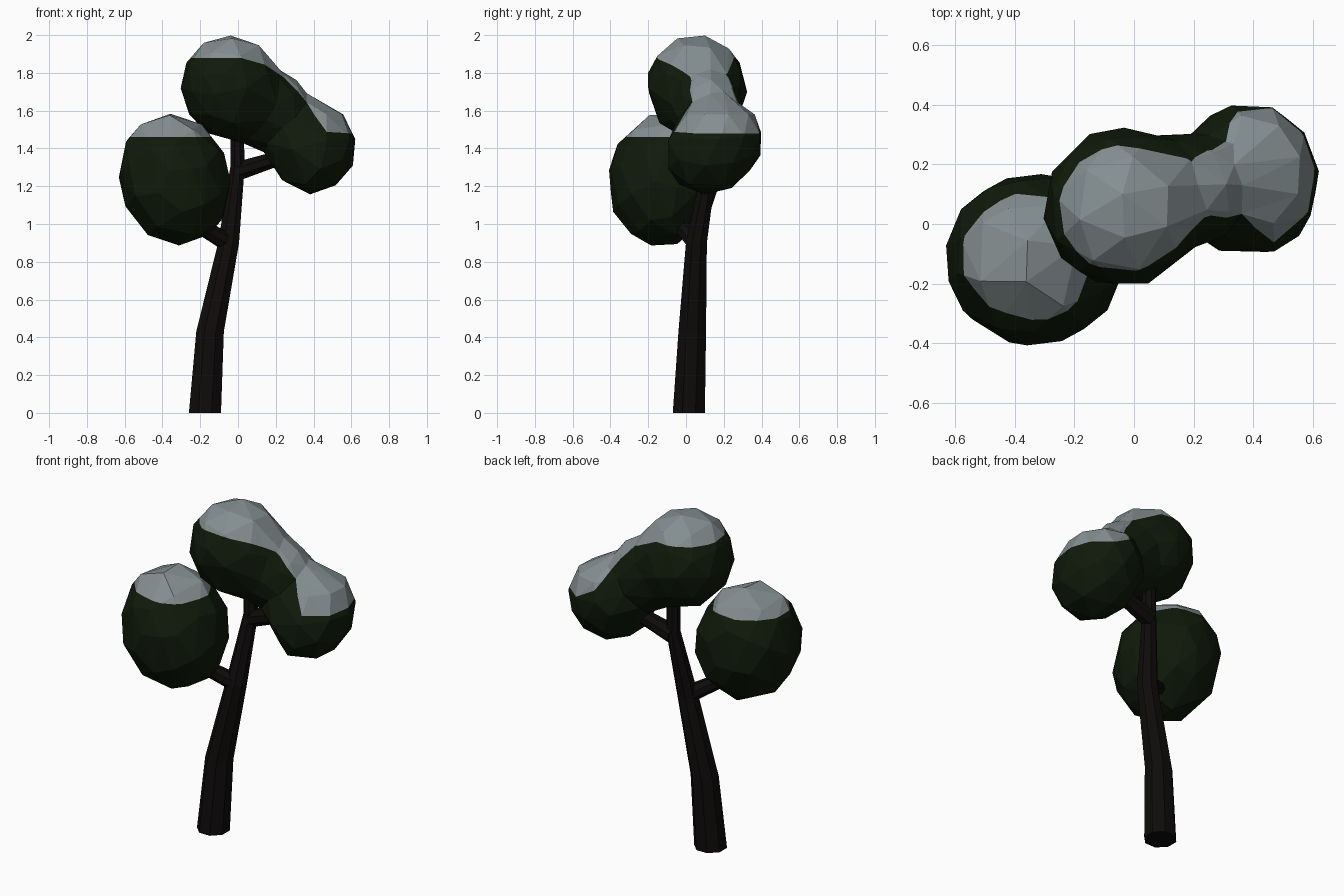
import bpy, bmesh, math
from mathutils import Vector

if "Cube" in bpy.data.objects:
    bpy.data.objects.remove(bpy.data.objects["Cube"])


def material(name, rgb):
    m = bpy.data.materials.new(name)
    m.diffuse_color = (*rgb, 1)
    m.use_nodes = True
    m.node_tree.nodes["Principled BSDF"].inputs["Base Color"].default_value = m.diffuse_color
    return m


BARK = material("bark", (0.0045, 0.0035, 0.0032))
LEAF = material("leaves", (0.005, 0.010, 0.003))
SNOW = material("snow", (0.23, 0.27, 0.28))


def add_object(name, bm, *mats):
    mesh = bpy.data.meshes.new(name)
    bm.to_mesh(mesh)
    bm.free()
    for m in mats:
        mesh.materials.append(m)
    obj = bpy.data.objects.new(name, mesh)
    bpy.context.collection.objects.link(obj)
    return obj


def tube(name, rings, axis, sides=8):
    """Loft rings of (x, y, z, radius), all facing along axis."""
    bm = bmesh.new()
    rot = Vector(axis).to_track_quat('Z', 'Y')
    loops = []
    for x, y, z, r in rings:
        angles = [math.tau * (i + 0.5) / sides for i in range(sides)]
        loops.append([bm.verts.new(Vector((x, y, z)) + rot @ Vector((r * math.cos(a), r * math.sin(a), 0)))
                      for a in angles])
    for lo, hi in zip(loops, loops[1:]):
        for i in range(sides):
            j = (i + 1) % sides
            bm.faces.new((lo[i], lo[j], hi[j], hi[i]))
    bm.faces.new(loops[0])
    bm.faces.new(loops[-1])
    bmesh.ops.recalc_face_normals(bm, faces=bm.faces)
    return add_object(name, bm, BARK)


def foliage(name, mid, lobes, snow_line, keep):
    """Faceted clump of blended egg lobes (centre, axis, long radius, short radius), snow above snow_line(p)."""
    mid = Vector(mid)
    eggs = [(Vector(c), Vector(u).normalized(), a, b) for c, u, a, b in lobes]

    def inside(p):
        total = 0
        for c, u, a, b in eggs:
            d = p - c
            h = d.dot(u)
            q = math.sqrt((h / a) ** 2 + (d - u * h).length_squared / b ** 2)
            total += math.exp(-14 * (q - 1))
        return total > 1

    def above_snow_line(p):
        return p.z - snow_line(p)

    # push a sphere's points onto the clump surface
    bm = bmesh.new()
    bmesh.ops.create_icosphere(bm, subdivisions=3, radius=1)
    for v in bm.verts:
        ray, dist = v.co.normalized(), 0.8
        while dist > 0.02 and not inside(mid + ray * dist):
            dist -= 0.003
        v.co = mid + ray * dist
    obj = add_object(name, bm, LEAF, SNOW)

    # coarser, irregular facets
    mod = obj.modifiers.new("facets", 'DECIMATE')
    mod.ratio = keep
    bpy.context.view_layer.objects.active = obj
    bpy.ops.object.modifier_apply(modifier=mod.name)

    # cut along the snow line and colour the cap
    bm = bmesh.new()
    bm.from_mesh(obj.data)
    height = {v: above_snow_line(v.co) for v in bm.verts}
    cuts = []
    for e in list(bm.edges):
        v0, v1 = e.verts
        f0, f1 = height[v0], height[v1]
        if f0 * f1 < 0:
            cut = bmesh.utils.edge_split(e, v0, f0 / (f0 - f1))[1]
            height[cut] = 0
            cuts.append(cut)
    bmesh.ops.connect_verts(bm, verts=cuts)
    for f in bm.faces:
        f.material_index = int(sum(height[v] for v in f.verts) > 0)
        f.smooth = False
    bm.to_mesh(obj.data)
    bm.free()
    return obj


# Leaning trunk
tube("trunk", [(-0.175, 0.015, 0, 0.092), (-0.148, 0.033, 0.43, 0.079), (-0.05, 0.055, 0.9, 0.06),
               (-0.003, 0.125, 1.3, 0.041), (-0.005, 0.125, 1.55, 0.038)], (0, 0, 1))

# Side branches
tube("left_branch", [(-0.05, 0.055, 0.9, 0.05), (-0.22, -0.04, 1.0, 0.04)], (-0.17, -0.095, 0.1))
tube("right_branch", [(0.0, 0.13, 1.28, 0.053), (0.22, 0.14, 1.35, 0.042)], (0.22, 0.01, 0.07))

# Snow-capped foliage
foliage("left_foliage", (-0.335, -0.12, 1.235),
        [((-0.335, -0.12, 1.235), (-0.28, 0.1, 1), 0.355, 0.292)],
        lambda p: 1.46, 0.3)


def upper_snow_line(p):
    z = 1.88 - 1.78 * max(0, p.x) ** 2
    return max(1.48, z - 1.5 * max(0, p.x - 0.1) * max(0, p.y - 0.05))


foliage("upper_foliage", (0.17, 0.1, 1.58),
        [((-0.04, 0.055, 1.725), (-0.35, -0.15, 1), 0.28, 0.266),
         ((0.165, 0.115, 1.6), (0, 1, 0), 0.19, 0.215),
         ((0.39, 0.148, 1.41), (-0.1, 0.8, 0.7), 0.278, 0.238)],
        upper_snow_line, 0.55)
